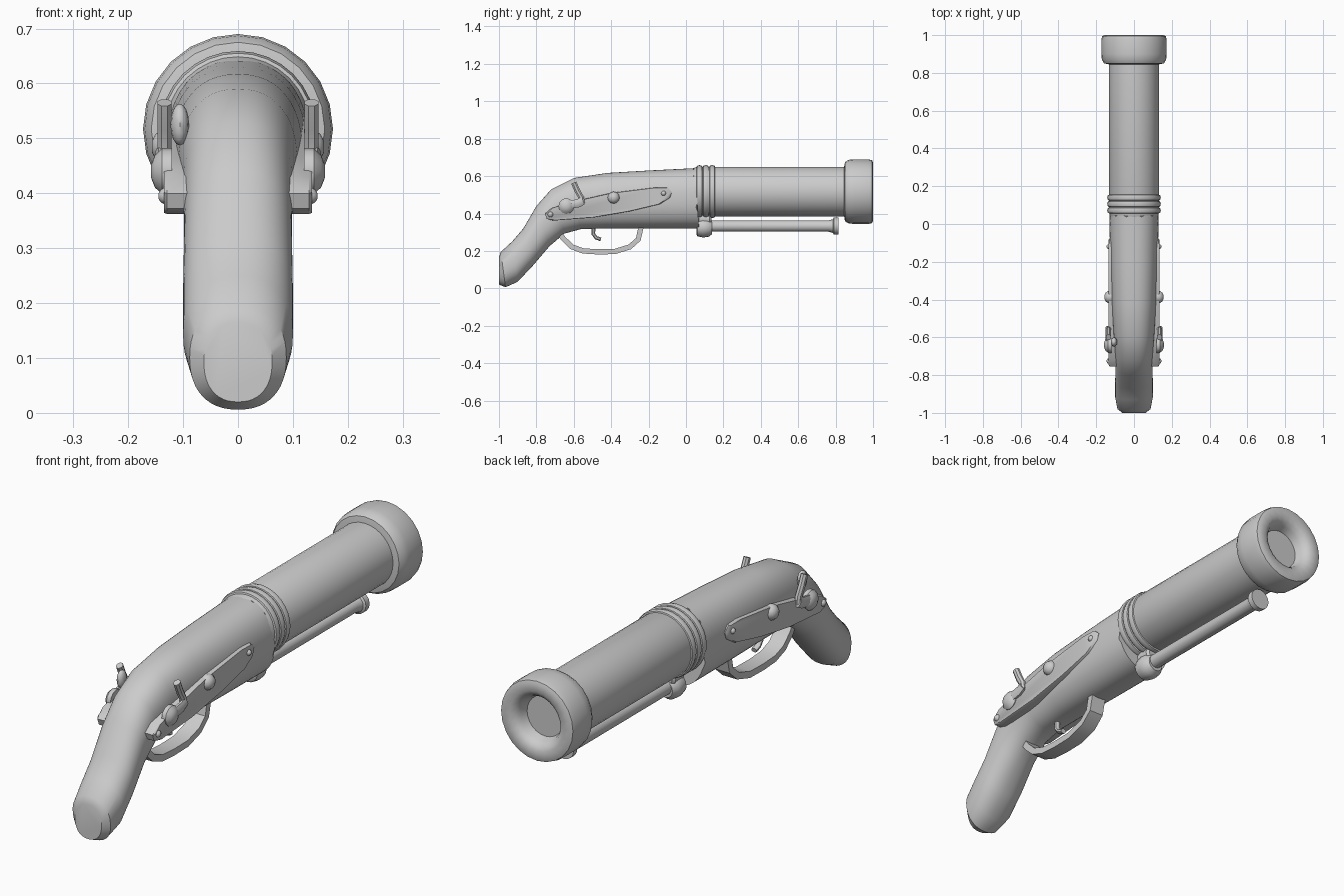
import bpy, bmesh, math
from mathutils import Vector

cube = bpy.data.objects.get("Cube")
if cube:
    bpy.data.objects.remove(cube, do_unlink=True)

steel = bpy.data.materials.new("plain grey")
steel.use_nodes = True
GREY = (0.6, 0.6, 0.6, 1)
steel.diffuse_color = GREY
steel.node_tree.nodes["Principled BSDF"].inputs["Base Color"].default_value = GREY


def finish(name, bm, angle=40):
    bmesh.ops.recalc_face_normals(bm, faces=bm.faces)
    mesh = bpy.data.meshes.new(name)
    bm.to_mesh(mesh)
    bm.free()
    mesh.materials.append(steel)
    ob = bpy.data.objects.new(name, mesh)
    bpy.context.collection.objects.link(ob)
    bpy.ops.object.select_all(action="DESELECT")
    ob.select_set(True)
    bpy.context.view_layer.objects.active = ob
    bpy.ops.object.shade_smooth_by_angle(angle=math.radians(angle))
    return ob


def loft(name, rings, angle=40):
    """Skin a list of equally sized point rings and cap both ends."""
    bm = bmesh.new()
    rows = [[bm.verts.new(p) for p in ring] for ring in rings]
    n = len(rows[0])
    for a, b in zip(rows, rows[1:]):
        for i in range(n):
            j = (i + 1) % n
            bm.faces.new((a[i], a[j], b[j], b[i]))
    bm.faces.new(rows[0])
    bm.faces.new(rows[-1])
    return finish(name, bm, angle)


def turned(name, profile, z, x=0, y=0, axis="Y", sides=24, angle=40):
    """Lathe (position, radius) pairs about an axis through (x, y, z)."""
    rings = []
    for d, r in profile:
        ring = []
        for i in range(sides):
            t = math.tau * i / sides
            u, v = r * math.cos(t), r * math.sin(t)
            ring.append((x + u, y + d, z + v) if axis == "Y" else (x + d, y + u, z + v))
        rings.append(ring)
    return loft(name, rings, angle)


def strip(name, path, x, wide, thick, sides=4, angle=40):
    """Sweep a section along (y, z) points at depth x."""
    pts = [Vector((x, y, z)) for y, z in path]
    rings = []
    for i, p in enumerate(pts):
        t = (pts[min(i + 1, len(pts) - 1)] - pts[max(i - 1, 0)]).normalized()
        side = Vector((0, -t.z, t.y))
        ring = []
        for k in range(sides):
            a = math.tau * (k + 0.5) / sides
            s = 1 / math.cos(math.pi / sides)
            ring.append(p + Vector((wide * s * math.cos(a), 0, 0)) + side * thick * s * math.sin(a))
        rings.append(ring)
    return loft(name, rings, angle)


# Stock and grip: (top point, bottom point, half width) sections
sections = [
    ((-1, .165), (-1, .02), .062), ((-.99, .195), (-.965, .006), .088),
    ((-.93, .25), (-.90, .035), .1), ((-.87, .32), (-.82, .12), .1),
    ((-.80, .44), (-.73, .225), .098), ((-.72, .53), (-.65, .293), .1),
    ((-.60, .59), (-.56, .317), .108), ((-.42, .617), (-.42, .32), .118),
    ((-.20, .63), (-.20, .32), .126), ((0, .64), (.03, .32), .13),
    ((.045, .642), (.07, .32), .13)]
N = 48


def power(c, e=0.87):
    return math.copysign(abs(c) ** e, c)


rings = []
for k, (top, bottom, half) in enumerate(sections):
    ring = []
    for i in range(N):
        t = math.tau * i / N
        f = 0.5 + 0.5 * power(math.sin(t))
        y = bottom[0] + (top[0] - bottom[0]) * f
        z = bottom[1] + (top[1] - bottom[1]) * f
        if k == len(sections) - 1 and math.sin(t) > -0.3:
            y += 0.008 * math.cos(t * 12)      # scalloped front edge
        ring.append((half * power(math.cos(t)), y, z))
    rings.append(ring)
loft("stock", rings, 35)

# Barrel, bands and flared muzzle with a shallow bore
AXIS = .517
turned("barrel", [(.03, .122), (.06, .133), (.87, .133)], AXIS, sides=32)
for i in range(3):
    y = .055 + i * .034
    turned("barrel_band_%d" % (i + 1),
           [(y, .128), (y + .004, .138), (y + .017, .142), (y + .030, .138), (y + .034, .128)], AXIS, sides=32)
turned("muzzle", [(.845, .13), (.85, .158), (.87, .170), (.90, .173), (.975, .173), (.995, .168),
                  (1, .155), (1, .125), (.988, .105), (.97, .094), (.94, .085)], AXIS, angle=45)

# Ramrod and its holder
turned("ramrod", [(.08, .03), (.76, .03), (.785, .036), (.79, .045), (.815, .045), (.815, .03)], .333, sides=16)
turned("ramrod_holder", [(.055, .035), (.062, .047), (.09, .053), (.12, .05), (.14, .035)], .325, sides=16)
turned("holder_neck", [(.06, .03), (.07, .04), (.125, .04), (.135, .03)], .37, sides=12)

# Trigger guard and trigger
strip("trigger_guard", [(-.68, .30), (-.655, .265), (-.61, .222), (-.55, .200), (-.47, .195),
                        (-.38, .197), (-.30, .222), (-.255, .262), (-.24, .33)], 0, .034, .014, angle=25)
strip("trigger", [(-.495, .33), (-.495, .29), (-.48, .27), (-.455, .262)], 0, .012, .01, sides=8)

# Lock on each side: plate, screws and cocking hammer
outline = [(-.755, .40), (-.745, .372), (-.71, .362), (-.5, .378), (-.3, .412), (-.14, .45), (-.085, .485),
           (-.075, .515), (-.10, .538), (-.16, .54), (-.4, .51), (-.6, .465), (-.72, .43)]
mid_y = sum(p[0] for p in outline) / len(outline)
mid_z = sum(p[1] for p in outline) / len(outline)


def stud(name, s, y, z, r, tip, sides=12):
    h = tip - .125
    turned(name, [(s * .12, r), (s * (.125 + h * .4), r), (s * (.125 + h * .8), r * .7), (s * tip, r * .3)],
           z, y=y, axis="X", sides=sides)


for side, s in (("left", 1), ("right", -1)):
    plate = []
    for x, f in ((.085, 1), (.129, 1), (.135, .97)):
        plate.append([(s * x, mid_y + (y - mid_y) * f, mid_z + (z - mid_z) * f) for y, z in outline])
    loft(side + "_lock_plate", plate)
    stud(side + "_rear_rivet", s, -.725, .395, .016, .145)
    stud(side + "_front_rivet", s, -.12, .508, .014, .145)
    stud(side + "_centre_screw", s, -.387, .485, .032, .157)
    stud(side + "_hammer_screw", s, -.64, .44, .042, .158)
    strip(side + "_hammer_arm", [(-.665, .43), (-.62, .448), (-.575, .455), (-.552, .468)],
          s * .14, .011, .022, sides=8)
    strip(side + "_hammer_spur", [(-.556, .455), (-.560, .485), (-.58, .52), (-.60, .565)],
          s * .134, .013, .015, sides=8)

# Flint bulb inside the right hammer
bulb = bmesh.new()
bmesh.ops.create_uvsphere(bulb, u_segments=12, v_segments=8, radius=1)
bmesh.ops.scale(bulb, vec=(.017, .025, .038), verts=bulb.verts)
bmesh.ops.translate(bulb, vec=(-.106, -.625, .525), verts=bulb.verts)
finish("flint_bulb", bulb)
